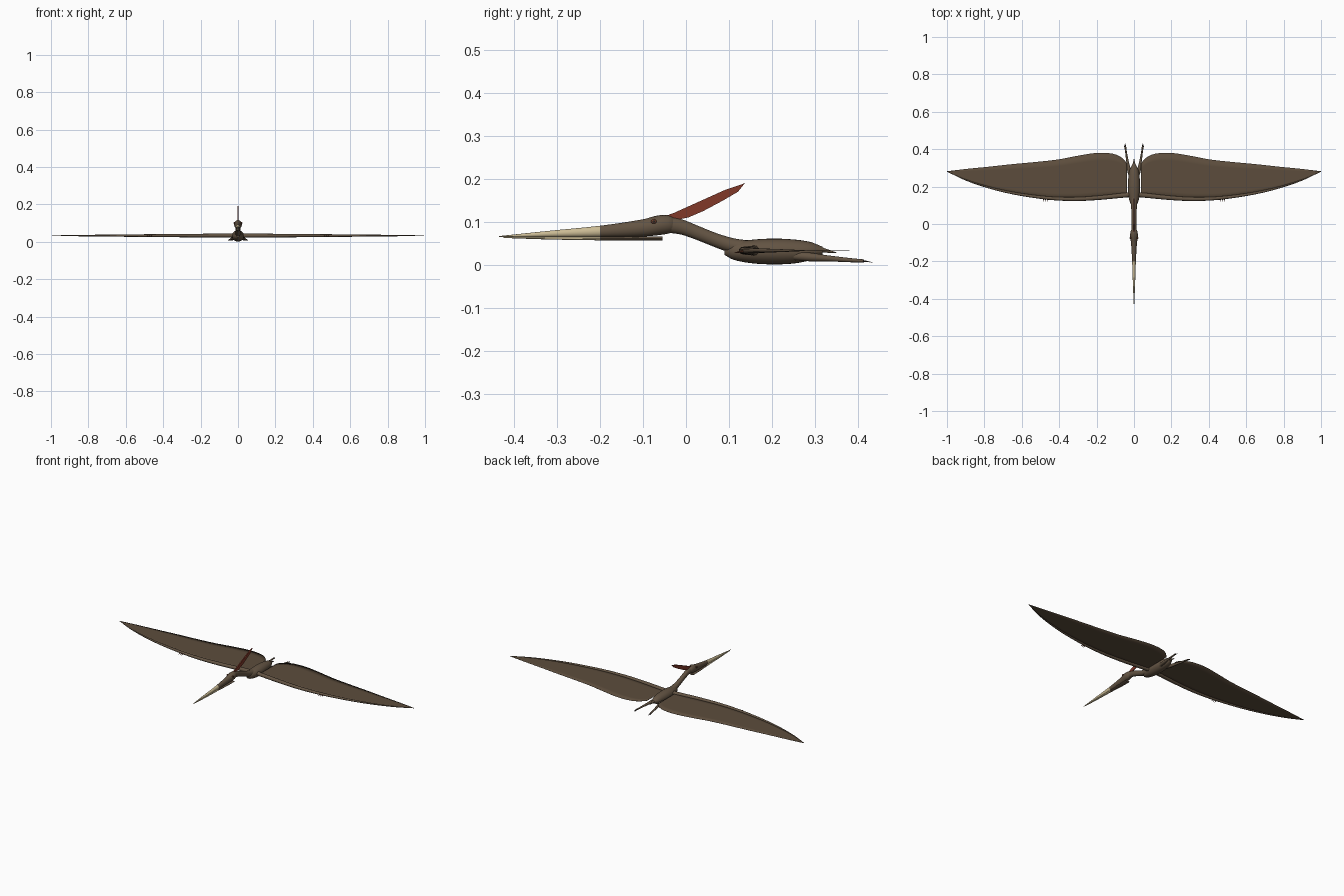
import bpy, bmesh, math
from mathutils import Vector

old = bpy.data.objects.get("Cube")
if old:
    bpy.data.objects.remove(old, do_unlink=True)


def material(name, r, g, b):
    m = bpy.data.materials.new(name)
    m.use_nodes = True
    m.diffuse_color = (r, g, b, 1)
    bsdf = m.node_tree.nodes["Principled BSDF"]
    bsdf.inputs["Base Color"].default_value = (r, g, b, 1)
    bsdf.inputs["Roughness"].default_value = 0.8
    return m


HIDE = material("brown hide", .125, .088, .056)
SKIN = material("wing skin", .107, .073, .045)
CREAM = material("cream beak", .60, .50, .30)
RED = material("crest red", .22, .04, .022)
AMBER = material("eye rust", .16, .05, .025)
DARK = material("claw dark", .03, .022, .018)


def finish(bm, name, mats, smooth=True):
    bmesh.ops.recalc_face_normals(bm, faces=bm.faces)
    mesh = bpy.data.meshes.new(name)
    bm.to_mesh(mesh)
    bm.free()
    for m in mats:
        mesh.materials.append(m)
    ob = bpy.data.objects.new(name, mesh)
    bpy.context.collection.objects.link(ob)
    if smooth:
        bpy.ops.object.select_all(action='DESELECT')
        ob.select_set(True)
        bpy.context.view_layer.objects.active = ob
        bpy.ops.object.shade_smooth_by_angle(angle=math.radians(40))
    return ob


def refine(keys, steps):
    """Smooth curve through stations; the first value is the parameter."""
    def slope(i, k):
        a, b = keys[max(i - 1, 0)], keys[min(i + 1, len(keys) - 1)]
        return (b[k] - a[k]) / (b[0] - a[0])
    out = []
    for i in range(len(keys) - 1):
        a, b = keys[i], keys[i + 1]
        h = b[0] - a[0]
        for s in range(steps):
            t = s / steps
            row = [a[0] + h * t]
            for k in range(1, len(a)):
                row.append((2*t**3 - 3*t**2 + 1) * a[k] + (t**3 - 2*t**2 + t) * h * slope(i, k)
                           + (3*t**2 - 2*t**3) * b[k] + (t**3 - t**2) * h * slope(i + 1, k))
            out.append(row)
    out.append(list(keys[-1]))
    return out


def loft(name, keys, axis='y', mats=(HIDE,), split=None, side=1, sides=16, steps=5):
    """Elliptical rings: (along, across, height, half width, half height)."""
    bm = bmesh.new()
    rings = []
    for p, c, z, rw, rh in refine(keys, steps):
        ring = []
        for j in range(sides):
            a = 2 * math.pi * j / sides
            q = c + max(rw, .0004) * math.cos(a)
            h = z + max(rh, .0004) * math.sin(a)
            x, y = (q, p) if axis == 'y' else (p, q)
            ring.append(bm.verts.new((x * side, y, h)))
        rings.append(ring)
    for r0, r1 in zip(rings, rings[1:]):
        for j in range(sides):
            k = (j + 1) % sides
            bm.faces.new((r0[j], r0[k], r1[k], r1[j]))
    bm.faces.new(rings[0])
    bm.faces.new(rings[-1])
    if split is not None:
        for f in bm.faces:
            f.material_index = int(f.calc_center_median().y < split)
    return finish(bm, name, mats)


def spike(name, start, end, radius, mat):
    a, b = Vector(start), Vector(end)
    bm = bmesh.new()
    bmesh.ops.create_cone(bm, cap_ends=True, segments=8, radius1=radius,
                          radius2=radius * .1, depth=(b - a).length)
    turn = (b - a).to_track_quat('Z', 'Y').to_matrix()
    for v in bm.verts:
        v.co = turn @ v.co + (a + b) / 2
    return finish(bm, name, [mat])


def ball(name, centre, size, mat):
    bm = bmesh.new()
    bmesh.ops.create_uvsphere(bm, u_segments=14, v_segments=10, radius=1)
    for v in bm.verts:
        v.co = Vector(centre) + v.co * Vector(size)
    return finish(bm, name, [mat])


# Trunk, neck and tail
loft("body", [(.09, 0, .033, .006, .010), (.11, 0, .032, .019, .020), (.15, 0, .031, .030, .027),
              (.20, 0, .031, .033, .030), (.25, 0, .031, .030, .028), (.29, 0, .032, .023, .021),
              (.318, 0, .033, .010, .009)], sides=24)
loft("neck", [(-.045, 0, .094, .015, .019), (-.01, 0, .088, .013, .018), (.03, 0, .073, .013, .017),
              (.07, 0, .057, .014, .017), (.11, 0, .044, .017, .018), (.15, 0, .038, .020, .018)])
loft("tail", [(.28, 0, .040, .016, .011), (.31, 0, .036, .010, .007),
              (.33, 0, .032, .005, .004), (.35, 0, .028, .001, .001)])

# Head with pale beak tip
loft("head_and_upper_beak", [(-.435, 0, .066, .001, .001), (-.32, 0, .072, .006, .007),
     (-.20, 0, .078, .010, .013), (-.10, 0, .086, .016, .020), (-.065, 0, .092, .021, .023),
     (-.04, 0, .094, .018, .021), (-.022, 0, .093, .009, .013)], mats=(HIDE, CREAM), split=-.2)
loft("lower_jaw", [(-.425, 0, .0635, .001, .001), (-.32, 0, .062, .005, .003),
     (-.20, 0, .061, .008, .004), (-.12, 0, .061, .013, .0045), (-.055, 0, .061, .014, .005)],
     mats=(HIDE, CREAM), split=-.2)

# Blade crest
bm = bmesh.new()
outline = [(-.065, .108), (-.03, .120), (.03, .147), (.09, .174), (.137, .190),
           (.121, .170), (.085, .149), (.04, .125), (.005, .110), (-.03, .103)]
faces = [bm.faces.new([bm.verts.new((x, y, z)) for y, z in outline]) for x in (-.003, .003)]
bmesh.ops.bridge_loops(bm, edges=bm.edges[:])
finish(bm, "crest", [RED], smooth=False)

# Span stations: distance out, leading edge, trailing edge
span = [(.037, .145, .325), (.07, .142, .358), (.12, .137, .377), (.20, .130, .380),
        (.30, .125, .365), (.40, .127, .346), (.50, .136, .334), (.65, .160, .320),
        (.78, .192, .306), (.90, .233, .294), (1.0, .280, .282)]

for side, label in ((1, "left"), (-1, "right")):
    # Wing membrane
    bm = bmesh.new()
    rows = []
    for x, lead, trail in refine(span, 4):
        rows.append([bm.verts.new((side * x, lead + (trail - lead) * k / 6, .033))
                     for k in range(7)])
    for a, b in zip(rows, rows[1:]):
        for k in range(6):
            bm.faces.new((a[k], b[k], b[k + 1], a[k + 1]))
    membrane = finish(bm, label + "_wing_membrane", [SKIN])
    thick = membrane.modifiers.new("thickness", 'SOLIDIFY')
    thick.thickness = .001
    thick.offset = 0

    # Arm and long wing finger along the leading edge
    arm = [(.015, .162, .034, .016, .013)]
    for x, lead, trail in span:
        r = .0125 * (1 - x) ** .7 + .0008
        arm.append((x, lead + r * .8, .033, r, r * .85))
    loft(label + "_wing_arm", arm, axis='x', side=side, sides=12, steps=3)

    # Small hand claws at the wrist
    for i in range(3):
        x = side * (.462 + .010 * i)
        spike(label + "_hand_claw", (x, .138, .033),
              (x + side * .004, .113 + .003 * i, .028), .0035, AMBER)

    # Trailing leg and toes
    loft(label + "_leg", [(.25, .018, .021, .009, .010), (.29, .027, .018, .010, .010),
         (.33, .034, .015, .007, .007), (.38, .042, .011, .005, .005),
         (.415, .047, .009, .005, .0035)], side=side, sides=12)
    for i in (-1, 0, 1):
        spike(label + "_toe", (side * (.047 + .003 * i), .412, .009),
              (side * (.049 + .005 * i), .434 - .004 * abs(i), .006), .0022, DARK)

    # Eye
    ball(label + "_eye", (side * .0185, -.075, .101), (.004, .0065, .0055), AMBER)
    ball(label + "_pupil", (side * .0215, -.075, .101), (.0018, .003, .003), DARK)
